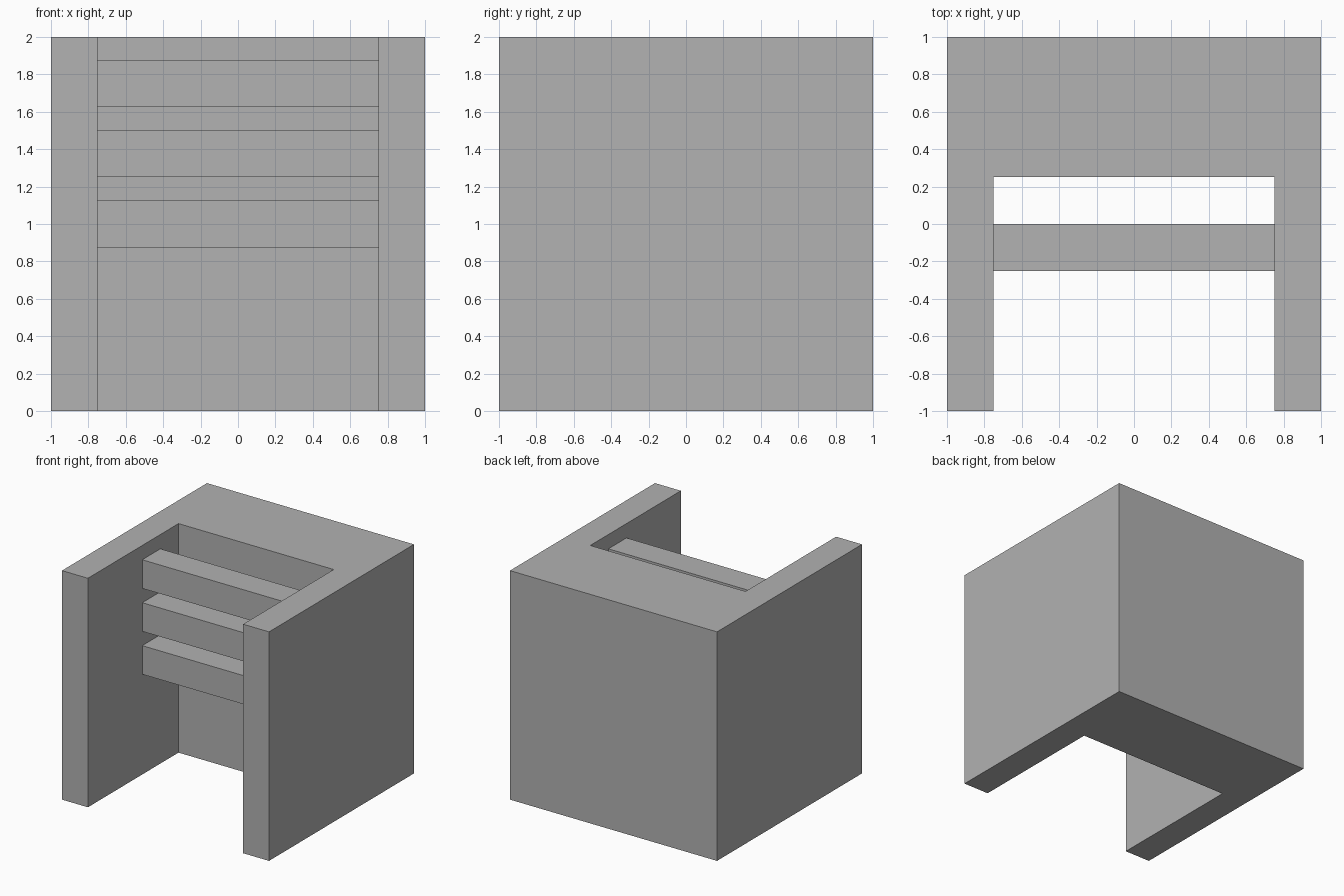
import bpy
import bmesh

cube = bpy.data.objects.get("Cube")
if cube:
    bpy.data.objects.remove(cube, do_unlink=True)

# Single plain grey
GREY = (0.445, 0.445, 0.445, 1.0)
grey = bpy.data.materials.new("plain_grey")
grey.use_nodes = True
grey.diffuse_color = GREY
grey.node_tree.nodes["Principled BSDF"].inputs["Base Color"].default_value = GREY


def extrude_profile(name, points, bottom, top):
    """Extrude a plan outline (x, y) from bottom to top."""
    bm = bmesh.new()
    base = bm.faces.new([bm.verts.new((x, y, bottom)) for x, y in points])
    ext = bmesh.ops.extrude_face_region(bm, geom=[base], use_keep_orig=True)
    verts = [g for g in ext["geom"] if isinstance(g, bmesh.types.BMVert)]
    bmesh.ops.translate(bm, verts=verts, vec=(0, 0, top - bottom))
    bmesh.ops.recalc_face_normals(bm, faces=bm.faces)
    mesh = bpy.data.meshes.new(name)
    bm.to_mesh(mesh)
    bm.free()
    mesh.materials.append(grey)
    obj = bpy.data.objects.new(name, mesh)
    bpy.context.collection.objects.link(obj)
    return obj


INNER = 0.75   # half width of the opening
BACK = 0.25    # front face of the thick back wall

# U-shaped shell: thick back wall and two side walls, right half then left
right_half = [(-INNER, BACK), (-INNER, -1), (-1, -1), (-1, 1)]
left_half = [(-x, y) for x, y in reversed(right_half)]
extrude_profile("wall_shell", right_half + left_half, 0, 2)

# Three horizontal bars spanning the opening
bar_outline = [(-INNER, -0.25), (INNER, -0.25), (INNER, 0), (-INNER, 0)]
for i, label in enumerate(("lower", "middle", "upper")):
    z = 0.875 + 0.375 * i
    extrude_profile(label + "_bar", bar_outline, z, z + 0.25)
